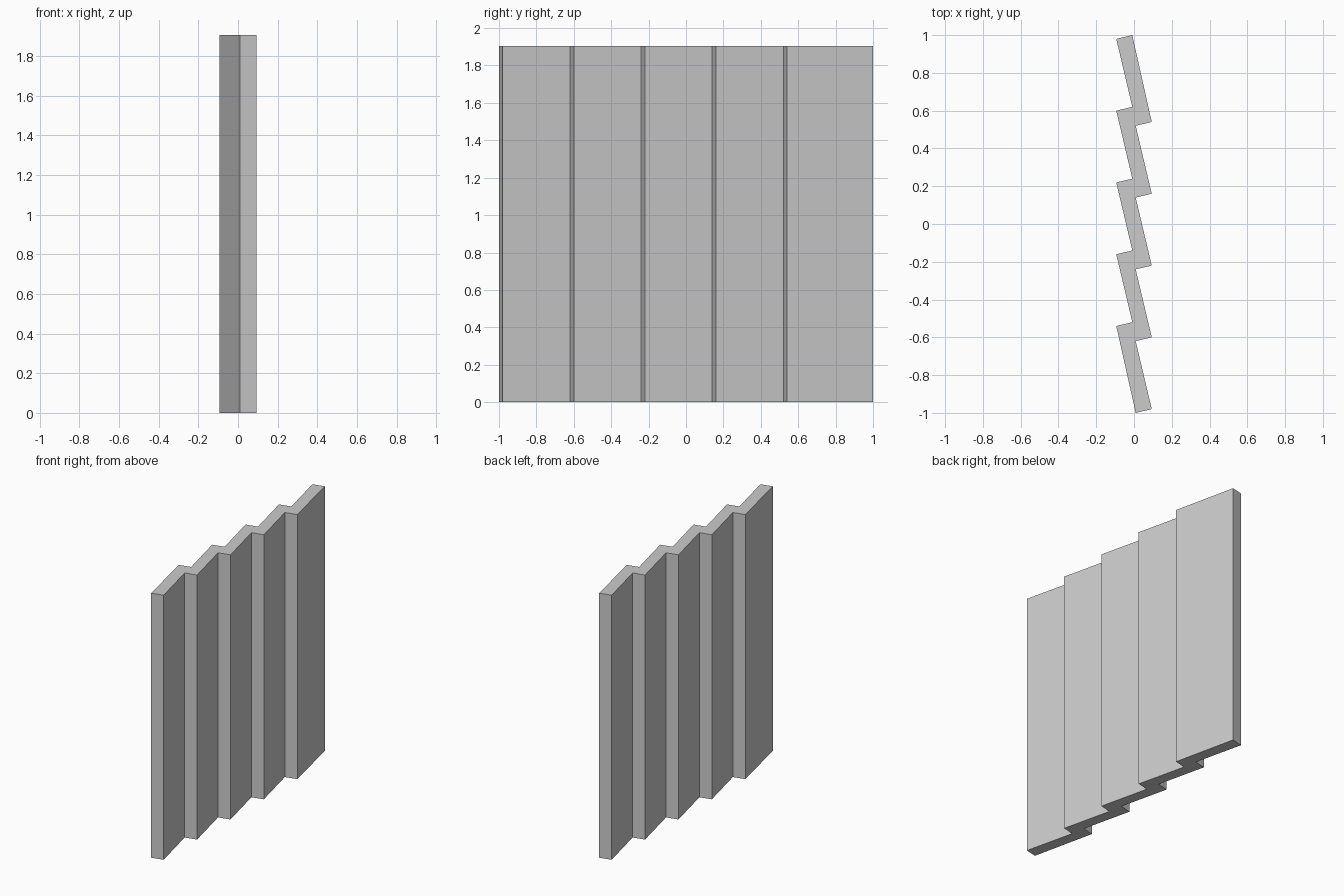
import bpy, bmesh

if "Cube" in bpy.data.objects:
    bpy.data.objects.remove(bpy.data.objects["Cube"])

HEIGHT = 1.905
PITCH = 0.38
centres = [PITCH * (i - 2) for i in range(5)]

# Sawtooth outline of five tilted, lapped boards, seen from above
right_side = []
for c in centres:
    right_side += [(0.009, c - 0.24), (0.094, c - 0.22)]
# The left side is the right side turned half a revolution
outline = right_side + [(-x, -y) for x, y in right_side]

# Extrude the outline upwards into one solid panel
bm = bmesh.new()
base = bm.faces.new([bm.verts.new((x, y, 0)) for x, y in outline])
top = bmesh.ops.extrude_face_region(bm, geom=[base], use_keep_orig=True)
bmesh.ops.translate(bm, vec=(0, 0, HEIGHT),
                    verts=[g for g in top["geom"] if isinstance(g, bmesh.types.BMVert)])
bmesh.ops.recalc_face_normals(bm, faces=bm.faces)

mesh = bpy.data.meshes.new("lapped_panel")
bm.to_mesh(mesh)
bm.free()
bpy.context.collection.objects.link(bpy.data.objects.new("lapped_panel", mesh))
